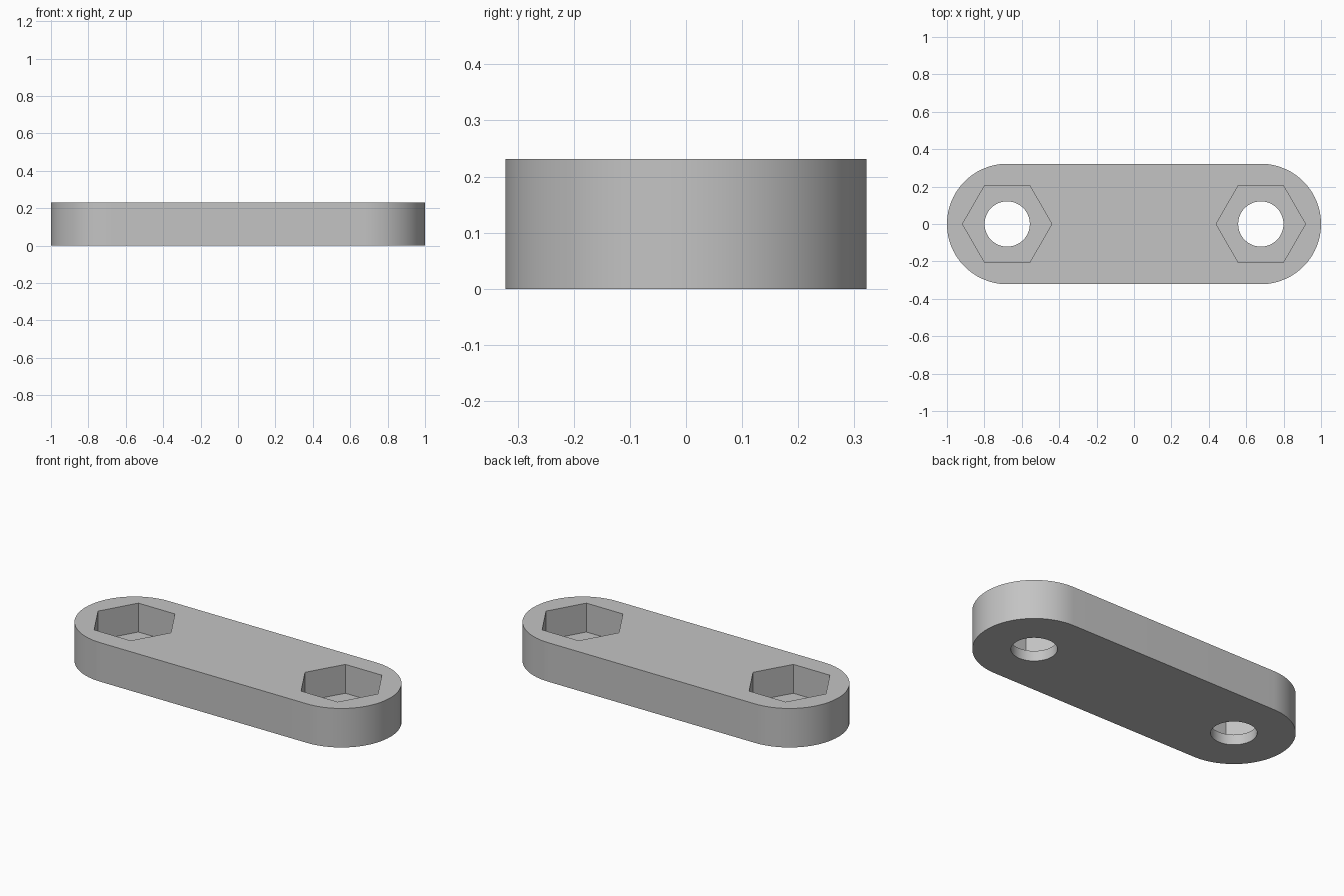
import bpy
import bmesh
from math import sin, cos, pi

cube = bpy.data.objects.get("Cube")
if cube:
    bpy.data.objects.remove(cube, do_unlink=True)

END_X = 0.678        # centre of each rounded end
END_R = 0.322
HEIGHT = 0.231
FLOOR = 0.06         # thickness left under the hex pockets
HOLE_R = 0.121
HEX_R = 0.239

grey = bpy.data.materials.new("grey")
grey.use_nodes = True
color = (0.55, 0.55, 0.55, 1)
grey.diffuse_color = color
grey.node_tree.nodes["Principled BSDF"].inputs["Base Color"].default_value = color


def arc(cx, radius, start, sweep, steps):
    return [(cx + radius * cos(start + sweep * i / steps),
             radius * sin(start + sweep * i / steps)) for i in range(steps + 1)]


def prism(name, outline, z0, z1):
    """Extrude a closed outline from z0 up to z1."""
    bm = bmesh.new()
    face = bm.faces.new([bm.verts.new((x, y, z0)) for x, y in outline])
    top = bmesh.ops.extrude_face_region(bm, geom=[face])["geom"]
    verts = [v for v in top if isinstance(v, bmesh.types.BMVert)]
    bmesh.ops.translate(bm, verts=verts, vec=(0, 0, z1 - z0))
    bmesh.ops.recalc_face_normals(bm, faces=bm.faces)
    mesh = bpy.data.meshes.new(name)
    bm.to_mesh(mesh)
    bm.free()
    mesh.materials.append(grey)
    obj = bpy.data.objects.new(name, mesh)
    bpy.context.collection.objects.link(obj)
    return obj


# Link plate with two rounded ends
outline = arc(END_X, END_R, -pi / 2, pi, 48) + arc(-END_X, END_R, pi / 2, pi, 48)
plate = prism("link_plate", outline, 0, HEIGHT)
bpy.ops.object.select_all(action="DESELECT")
plate.select_set(True)
bpy.context.view_layer.objects.active = plate


def cut(cutter):
    mod = plate.modifiers.new("cut", "BOOLEAN")
    mod.operation = "DIFFERENCE"
    mod.solver = "EXACT"
    mod.object = cutter
    bpy.ops.object.modifier_apply(modifier=mod.name)
    bpy.data.objects.remove(cutter, do_unlink=True)


# Hex nut pocket and bolt hole at each end
for x in (-END_X, END_X):
    cut(prism("hex_cutter", arc(x, HEX_R, 0, 2 * pi, 6)[:-1], FLOOR, HEIGHT + 0.1))
    cut(prism("hole_cutter", arc(x, HOLE_R, 0, 2 * pi, 64)[:-1], -0.1, HEIGHT + 0.1))

bpy.ops.object.shade_smooth_by_angle(angle=pi / 6)
